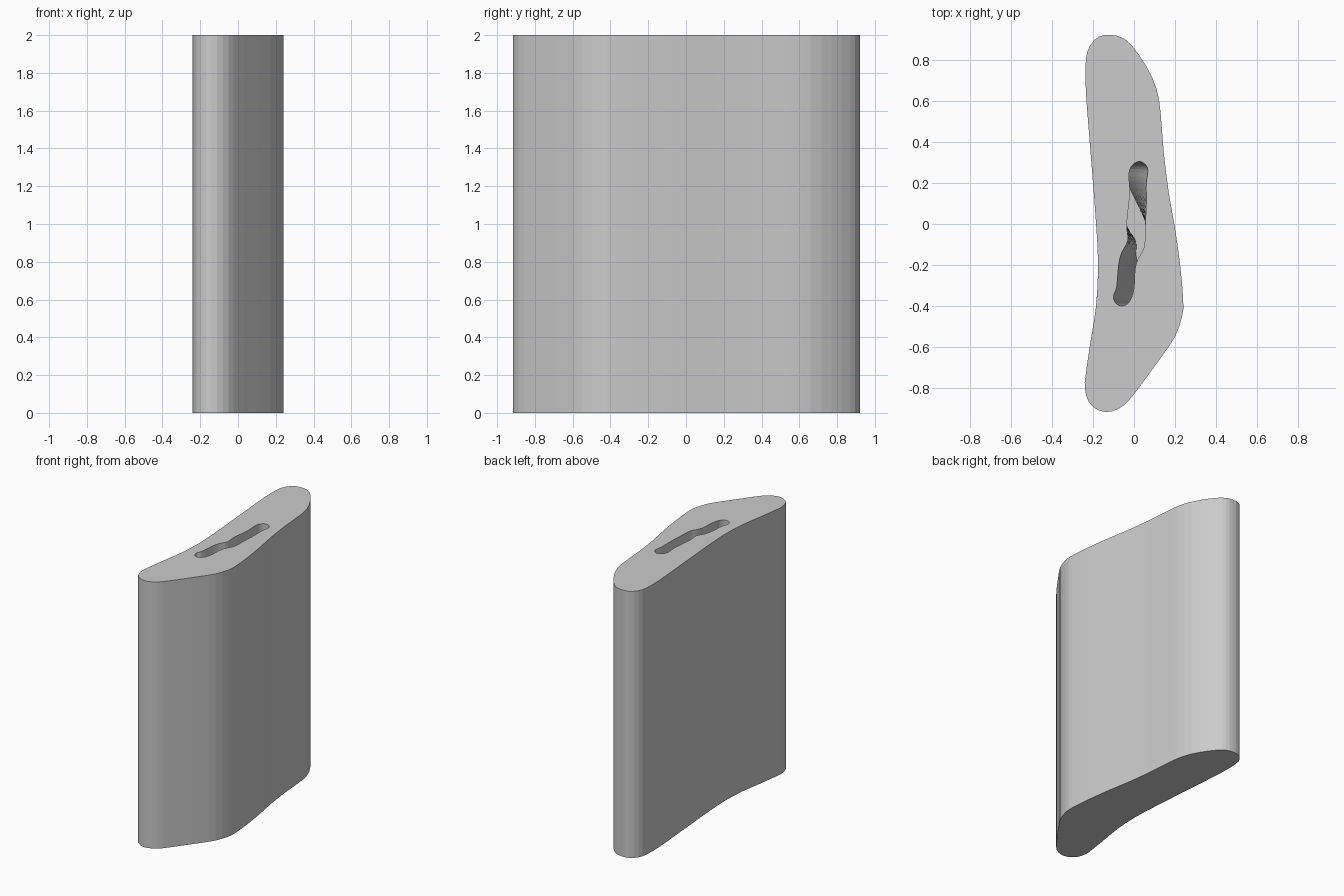
import bpy
import bmesh
import math
from mathutils import Matrix, Vector

if "Cube" in bpy.data.objects:
    bpy.data.objects.remove(bpy.data.objects["Cube"])

HEIGHT = 2.0
SLOT_DEPTH = 1.0
SLOT_TWIST = math.radians(27)
SLOT_STEPS = 8

# Plan outline of the curved block, clockwise from the back tip
BODY = [(-0.11, 0.922), (-0.06, 0.91), (-0.01, 0.87), (0.06, 0.77), (0.11, 0.66),
        (0.13, 0.54), (0.145, 0.35), (0.17, 0.15), (0.2, -0.02), (0.225, -0.2),
        (0.24, -0.37), (0.235, -0.45), (0.2, -0.55), (0.14, -0.64), (0.06, -0.75),
        (0.0, -0.83), (-0.05, -0.885), (-0.11, -0.915), (-0.17, -0.91), (-0.22, -0.87),
        (-0.24, -0.8), (-0.235, -0.73), (-0.21, -0.56), (-0.185, -0.4), (-0.175, -0.2),
        (-0.185, 0), (-0.2, 0.2), (-0.22, 0.45), (-0.235, 0.65), (-0.235, 0.8),
        (-0.215, 0.87), (-0.17, 0.915)]

# Plan outline of the slot mouth
SLOT = [(0.025, 0.305), (0.055, 0.29), (0.068, 0.26), (0.06, 0.2), (0.06, 0.1),
        (0.055, 0), (0.05, -0.11), (0.02, -0.17), (0.005, -0.22), (0, -0.31),
        (-0.02, -0.375), (-0.055, -0.4), (-0.09, -0.385), (-0.1, -0.35), (-0.085, -0.31),
        (-0.075, -0.2), (-0.06, -0.14), (-0.03, -0.08), (-0.035, 0), (-0.02, 0.15),
        (-0.025, 0.24), (-0.01, 0.285)]


def smooth_loop(points, steps):
    """Closed Catmull-Rom curve through the points."""
    pts = [Vector(p) for p in points]
    n = len(pts)
    out = []
    for i in range(n):
        a, b, c, d = (pts[(i + k) % n] for k in (-1, 0, 1, 2))
        for s in range(steps):
            t = s / steps
            out.append(0.5 * (2 * b + (c - a) * t + (2 * a - 5 * b + 4 * c - d) * t * t
                              + (3 * b - a - 3 * c + d) * t ** 3))
    return out


def add_ring(bm, loop, z, angle=0.0):
    rot = Matrix.Rotation(angle, 2)
    return [bm.verts.new((*(rot @ p), z)) for p in loop]


def bridge(bm, lower, upper):
    n = len(lower)
    for i in range(n):
        j = (i + 1) % n
        bm.faces.new((lower[i], lower[j], upper[j], upper[i]))


bm = bmesh.new()
body_loop = smooth_loop(BODY, 2)
slot_loop = smooth_loop(SLOT, 3)

# Outer wall and base
base = add_ring(bm, body_loop, 0)
rim = add_ring(bm, body_loop, HEIGHT)
bridge(bm, base, rim)
bm.faces.new(base)

# Twisting blind slot
rings = [add_ring(bm, slot_loop, HEIGHT - SLOT_DEPTH * k / SLOT_STEPS,
                  SLOT_TWIST * k / SLOT_STEPS) for k in range(SLOT_STEPS + 1)]
for upper, lower in zip(rings, rings[1:]):
    bridge(bm, lower, upper)
bm.faces.new(rings[-1])

# Top face around the slot mouth
boundary = [e for e in bm.edges if e.is_boundary]
bmesh.ops.triangle_fill(bm, edges=boundary, use_beauty=True, normal=(0, 0, 1))
bmesh.ops.recalc_face_normals(bm, faces=bm.faces)

mesh = bpy.data.meshes.new("slotted_block")
bm.to_mesh(mesh)
bm.free()
block = bpy.data.objects.new("slotted_block", mesh)
bpy.context.collection.objects.link(block)

grey = bpy.data.materials.new("light_grey")
grey.diffuse_color = (0.6, 0.6, 0.6, 1)
grey.use_nodes = True
grey.node_tree.nodes["Principled BSDF"].inputs["Base Color"].default_value = grey.diffuse_color
mesh.materials.append(grey)
